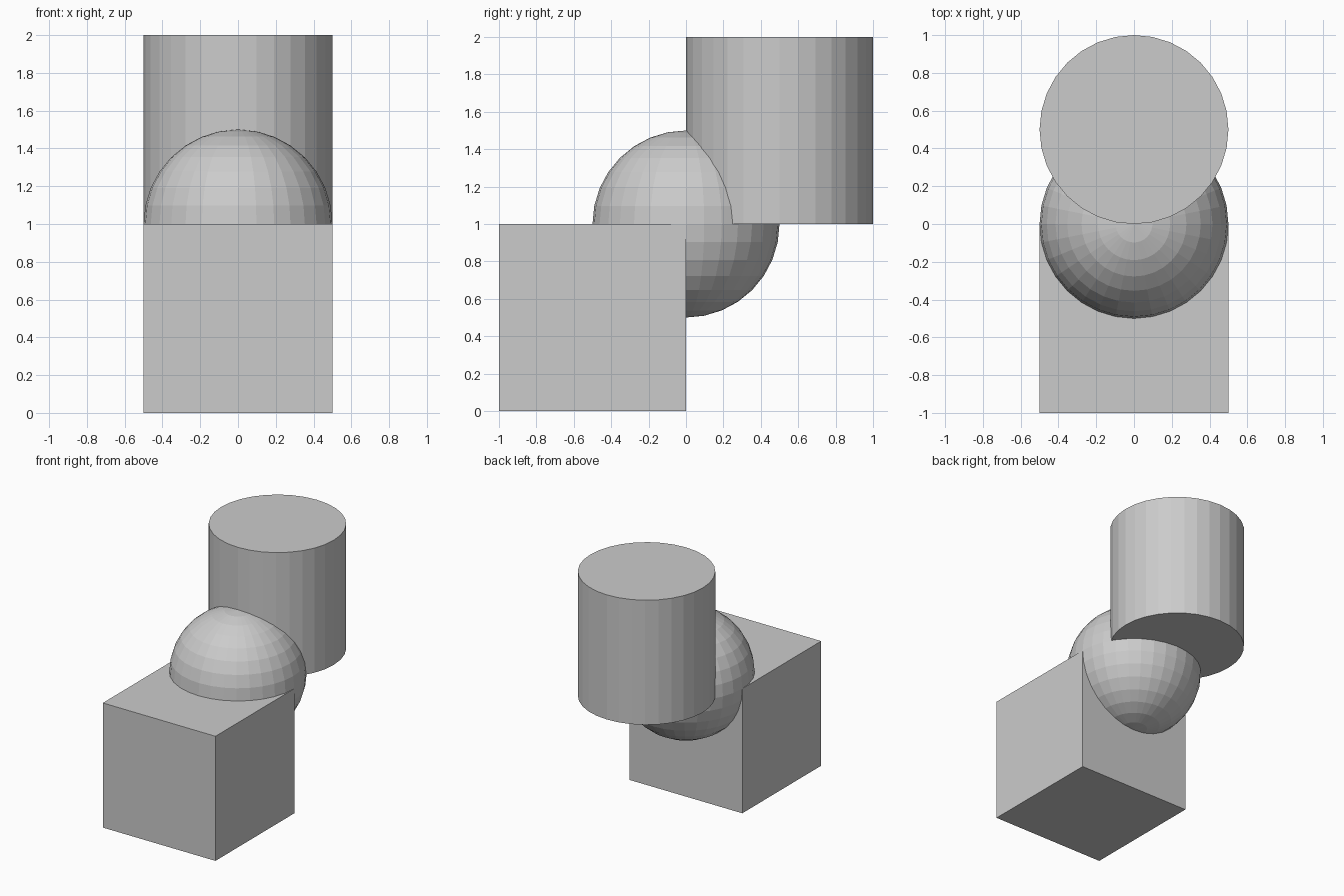
import bpy

if "Cube" in bpy.data.objects:
    bpy.data.objects.remove(bpy.data.objects["Cube"])

# Base cube, set forward of the centre
bpy.ops.mesh.primitive_cube_add(size=1, location=(0, -0.5, 0.5))
bpy.context.object.name = "base_cube"

# Faceted ball centred on the cube's top back edge
bpy.ops.mesh.primitive_uv_sphere_add(segments=32, ring_count=16, radius=0.5, location=(0, 0, 1))
bpy.context.object.name = "middle_ball"

# Upright cylinder, set behind the centre
bpy.ops.mesh.primitive_cylinder_add(vertices=32, radius=0.5, depth=1, location=(0, 0.5, 1.5))
bpy.context.object.name = "top_cylinder"
